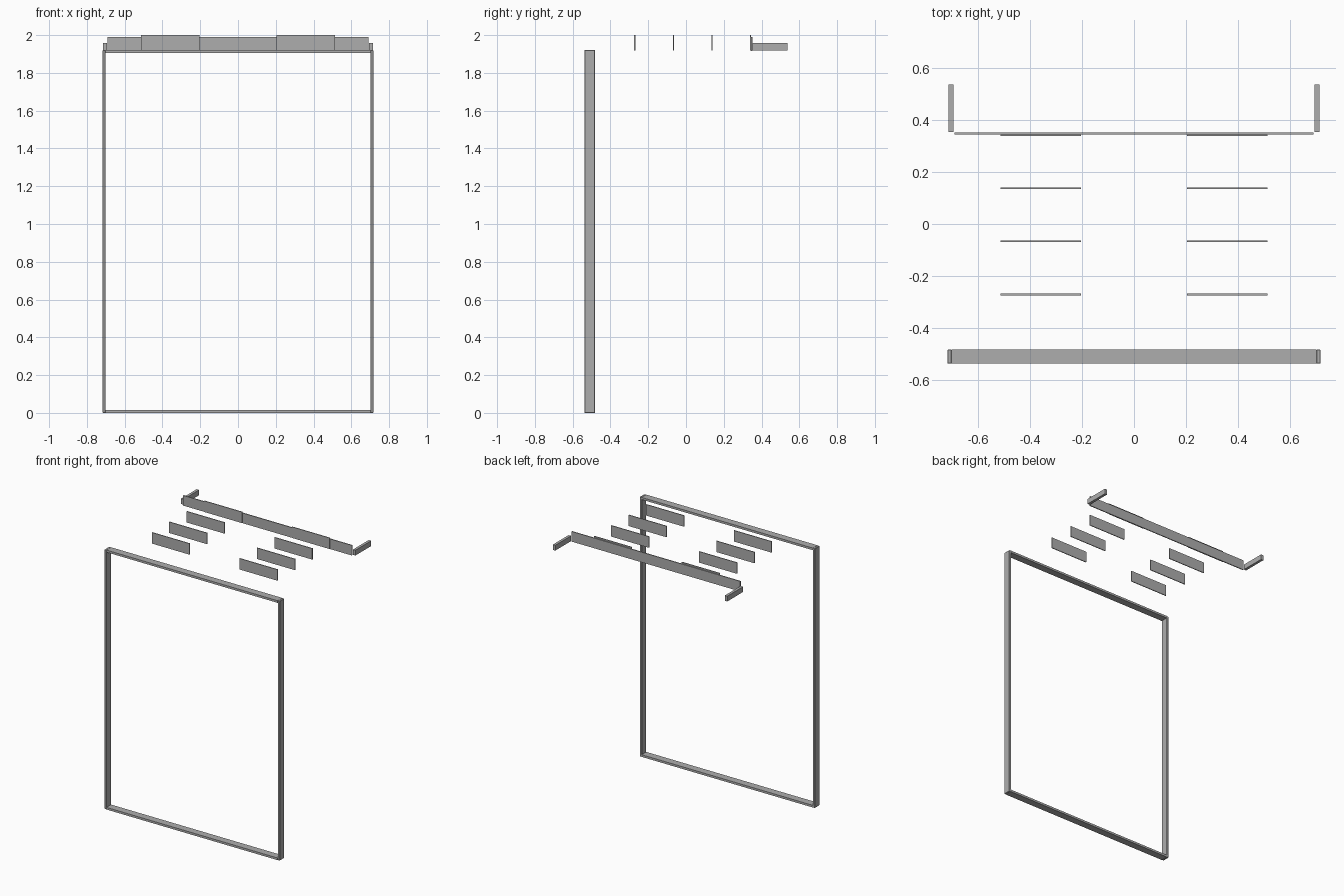
import bpy

cube = bpy.data.objects.get("Cube")
if cube:
    bpy.data.objects.remove(cube, do_unlink=True)

grey = bpy.data.materials.new("plain_grey")
grey.use_nodes = True
colour = (0.42, 0.42, 0.42, 1)
grey.diffuse_color = colour
grey.node_tree.nodes["Principled BSDF"].inputs["Base Color"].default_value = colour


def box(name, x, y, z, bevel=0):
    """Box spanning the (low, high) ranges x, y and z."""
    spans = (x, y, z)
    bpy.ops.mesh.primitive_cube_add(size=1, location=[sum(s) / 2 for s in spans])
    ob = bpy.context.object
    ob.name = name
    ob.scale = [s[1] - s[0] for s in spans]
    bpy.ops.object.transform_apply(location=False, rotation=False, scale=True)
    ob.data.materials.append(grey)
    if bevel:
        mod = ob.modifiers.new("soft_edges", "BEVEL")
        mod.width = bevel
        mod.segments = 1
    return ob


half_width, bar = 0.717, 0.016
frame_top = 1.92
frame_y = (-0.537, -0.483)

# Upright rectangular frame: sill and head between two posts
inner = half_width - bar
box("frame_sill", (-inner, inner), frame_y, (0, bar))
box("frame_head", (-inner, inner), frame_y, (frame_top - bar, frame_top))

for side, sign in (("left", 1), ("right", -1)):
    def span(a, b):
        return tuple(sorted((sign * a, sign * b)))

    box("frame_post_" + side, span(inner, half_width), frame_y, (0, frame_top), 0.002)

    # Row of thin hanging slats
    for i in range(4):
        y = -0.271 + i * 0.204
        box(f"slat_{side}_{i + 1}", span(0.204, 0.514),
            (y - 0.003, y + 0.003), (1.918, 2.0))

    # Short arm reaching back from the end of the rear rail
    box("rear_arm_" + side, span(0.694, 0.714), (0.353, 0.537), (1.918, 1.957))

# Long rear rail
box("rear_rail", (-0.69, 0.69), (0.345, 0.352), (1.915, 1.99))
